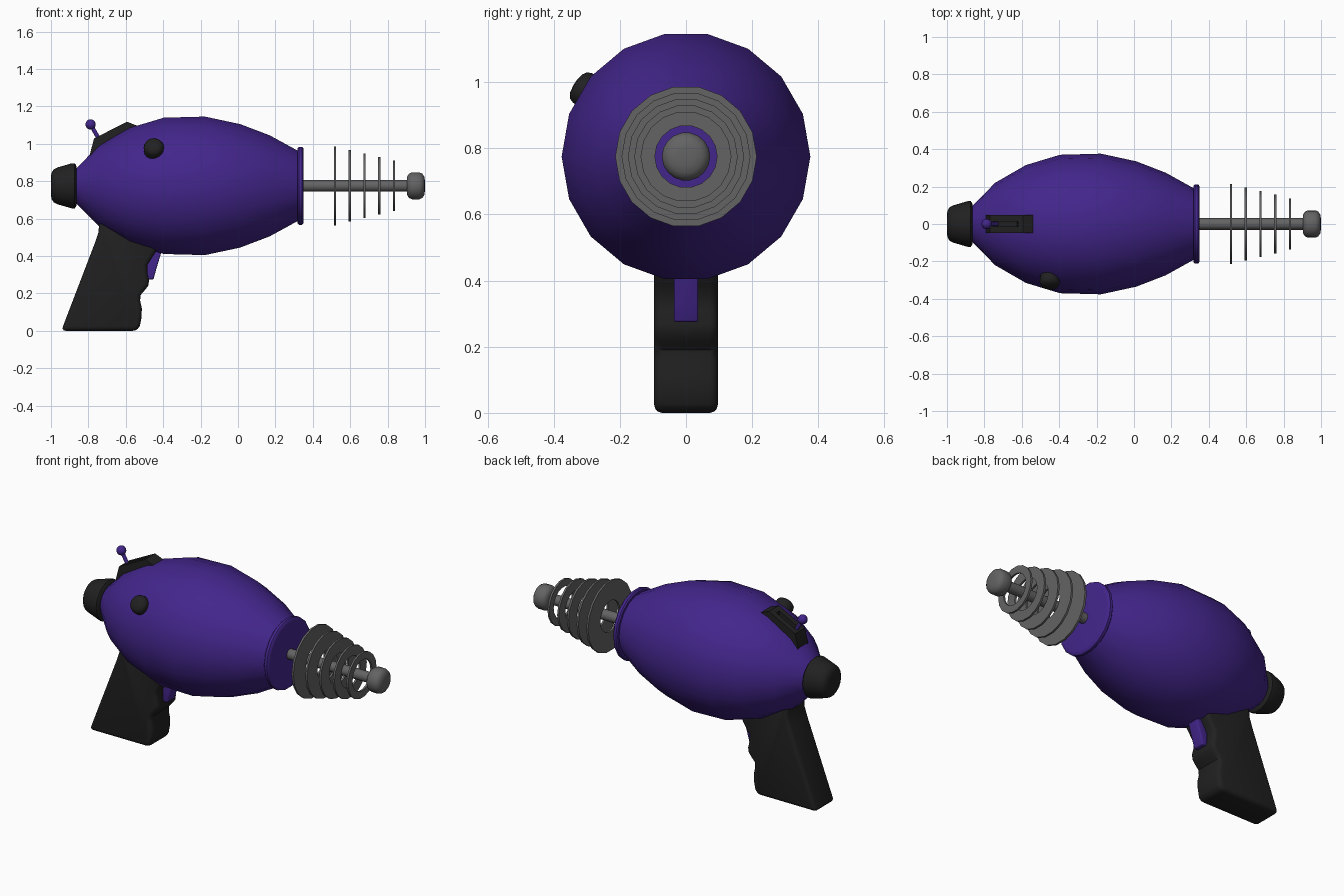
import bpy, bmesh, math
from mathutils import Vector

cube = bpy.data.objects.get("Cube")
if cube:
    bpy.data.objects.remove(cube, do_unlink=True)

AXIS_Z = 0.775
SIDES = 18


def make_material(name, rgb):
    mat = bpy.data.materials.new(name)
    mat.use_nodes = True
    color = (*rgb, 1)
    mat.diffuse_color = color
    mat.node_tree.nodes["Principled BSDF"].inputs["Base Color"].default_value = color
    return mat


purple = make_material("purple", (0.056, 0.019, 0.26))
black = make_material("black", (0.015, 0.015, 0.015))
grey = make_material("grey", (0.125, 0.125, 0.125))


def finish(name, bm, mat, bevel=0.0, smooth=35):
    bmesh.ops.recalc_face_normals(bm, faces=bm.faces)
    mesh = bpy.data.meshes.new(name)
    bm.to_mesh(mesh)
    bm.free()
    mesh.materials.append(mat)
    obj = bpy.data.objects.new(name, mesh)
    bpy.context.collection.objects.link(obj)
    bpy.ops.object.select_all(action='DESELECT')
    obj.select_set(True)
    bpy.context.view_layer.objects.active = obj
    if bevel:
        mod = obj.modifiers.new("rounding", 'BEVEL')
        mod.width = bevel
        mod.segments = 3
        mod.limit_method = 'ANGLE'
        mod.angle_limit = math.radians(50)
        bpy.ops.object.modifier_apply(modifier=mod.name)
    bpy.ops.object.shade_smooth_by_angle(angle=math.radians(smooth))
    return obj


def lathe(name, profile, mat, origin=(0, 0, AXIS_Z), direction=(1, 0, 0), closed=False, smooth=35):
    """Spin (distance along axis, radius) points around an axis."""
    axis = Vector(direction).normalized()
    side = Vector((0, 1, 0)) if abs(axis.y) < 0.5 else Vector((1, 0, 0))
    side = (side - axis * side.dot(axis)).normalized()
    up = axis.cross(side)
    bm = bmesh.new()
    rings = []
    for d, r in profile:
        centre = Vector(origin) + axis * d
        angles = [2 * math.pi * i / SIDES for i in range(SIDES)]
        rings.append([bm.verts.new(centre + (side * math.cos(a) + up * math.sin(a)) * r)
                      for a in angles])
    pairs = list(zip(rings, rings[1:]))
    if closed:
        pairs.append((rings[-1], rings[0]))
    else:
        bm.faces.new(rings[0])
        bm.faces.new(rings[-1])
    for a, b in pairs:
        for i in range(SIDES):
            j = (i + 1) % SIDES
            bm.faces.new((a[i], a[j], b[j], b[i]))
    return finish(name, bm, mat, smooth=smooth)


def slab(name, outline, y0, y1, mat, bevel=0.0):
    """Extrude an (x, z) outline from y0 to y1."""
    bm = bmesh.new()
    face = bm.faces.new([bm.verts.new((x, y0, z)) for x, z in outline])
    out = bmesh.ops.extrude_face_region(bm, geom=[face])
    verts = [v for v in out["geom"] if isinstance(v, bmesh.types.BMVert)]
    bmesh.ops.translate(bm, verts=verts, vec=(0, y1 - y0, 0))
    return finish(name, bm, mat, bevel)


# Main shell and its front collar
lathe("body", [(-0.88, 0.08), (-0.85, 0.11), (-0.743, 0.22), (-0.578, 0.315), (-0.396, 0.37),
               (-0.177, 0.376), (0.012, 0.335), (0.17, 0.274), (0.33, 0.185)], purple)
lathe("front_collar", [(0.317, 0.18), (0.319, 0.204), (0.326, 0.212), (0.342, 0.212),
                       (0.349, 0.204), (0.351, 0.19)], purple)

# Rear cap
lathe("rear_cap", [(-1, 0.035), (-0.998, 0.07), (-0.985, 0.09), (-0.965, 0.1), (-0.89, 0.122),
                   (-0.873, 0.122), (-0.865, 0.112), (-0.863, 0.08)], black, smooth=50)

# Barrel rod, end knob and the shrinking fins around the rod
lathe("barrel_rod", [(0.34, 0.031), (0.93, 0.031)], grey)
lathe("barrel_knob", [(0.903, 0.03), (0.905, 0.052), (0.915, 0.066), (0.93, 0.073), (0.97, 0.073),
                      (0.985, 0.066), (0.996, 0.05), (1.0, 0.025)], grey, smooth=50)
for i in range(5):
    x, r = 0.518 + 0.079 * i, 0.214 - 0.0192 * i
    lathe(f"barrel_ring_{i + 1}", [(x - 0.006, 0.094), (x - 0.006, r), (x + 0.006, r),
                                   (x + 0.006, 0.094)], grey, closed=True)

# Grip with finger bumps, and the trigger
grip_outline = [(-0.945, 0), (-0.54, 0), (-0.525, 0.025), (-0.516, 0.07), (-0.514, 0.12),
                (-0.523, 0.16), (-0.522, 0.19), (-0.5, 0.215), (-0.48, 0.24), (-0.475, 0.27),
                (-0.485, 0.31), (-0.485, 0.35), (-0.46, 0.39), (-0.44, 0.42), (-0.42, 0.5),
                (-0.72, 0.62), (-0.743, 0.6), (-0.745, 0.53), (-0.765, 0.47)]
slab("grip", grip_outline, -0.096, 0.096, black, 0.024)
slab("trigger", [(-0.485, 0.275), (-0.452, 0.275), (-0.437, 0.33), (-0.41, 0.42), (-0.4, 0.47),
                 (-0.46, 0.47), (-0.462, 0.41), (-0.485, 0.35)], -0.037, 0.037, purple, 0.006)

# Slotted sight block on top
sight_outline = [(-0.79, 0.88), (-0.79, 0.95), (-0.77, 1.028), (-0.594, 1.118), (-0.528, 1.092),
                 (-0.528, 0.98)]
for label, s in (("left", 1), ("right", -1)):
    slab(f"sight_side_{label}", sight_outline, s * 0.014, s * 0.048, black)
slab("sight_slot_floor", [(-0.79, 0.88), (-0.79, 0.95), (-0.77, 1.028), (-0.755, 1.036),
                          (-0.75, 1.0), (-0.625, 1.06), (-0.62, 1.105), (-0.594, 1.118),
                          (-0.528, 1.092), (-0.528, 0.98)], -0.014, 0.014, black)

# Lever and ball in the slot
lever_tip = Vector((-0.788, 0, 1.103))
lathe("lever", [(-0.13, 0.011), (0, 0.011)], purple, lever_tip, (-0.5, 0, 0.87))
ball = [(-0.028 * math.cos(math.pi * t / 8), 0.028 * max(math.sin(math.pi * t / 8), 0.02))
        for t in range(9)]
lathe("lever_ball", ball, purple, lever_tip, (-0.5, 0, 0.87), smooth=60)

# Round button on the right flank
lathe("side_button", [(0.3, 0.054), (0.375, 0.054), (0.39, 0.048), (0.399, 0.034), (0.403, 0.012)],
      black, (-0.428, 0, AXIS_Z), (-0.06, -0.83, 0.55), smooth=50)
